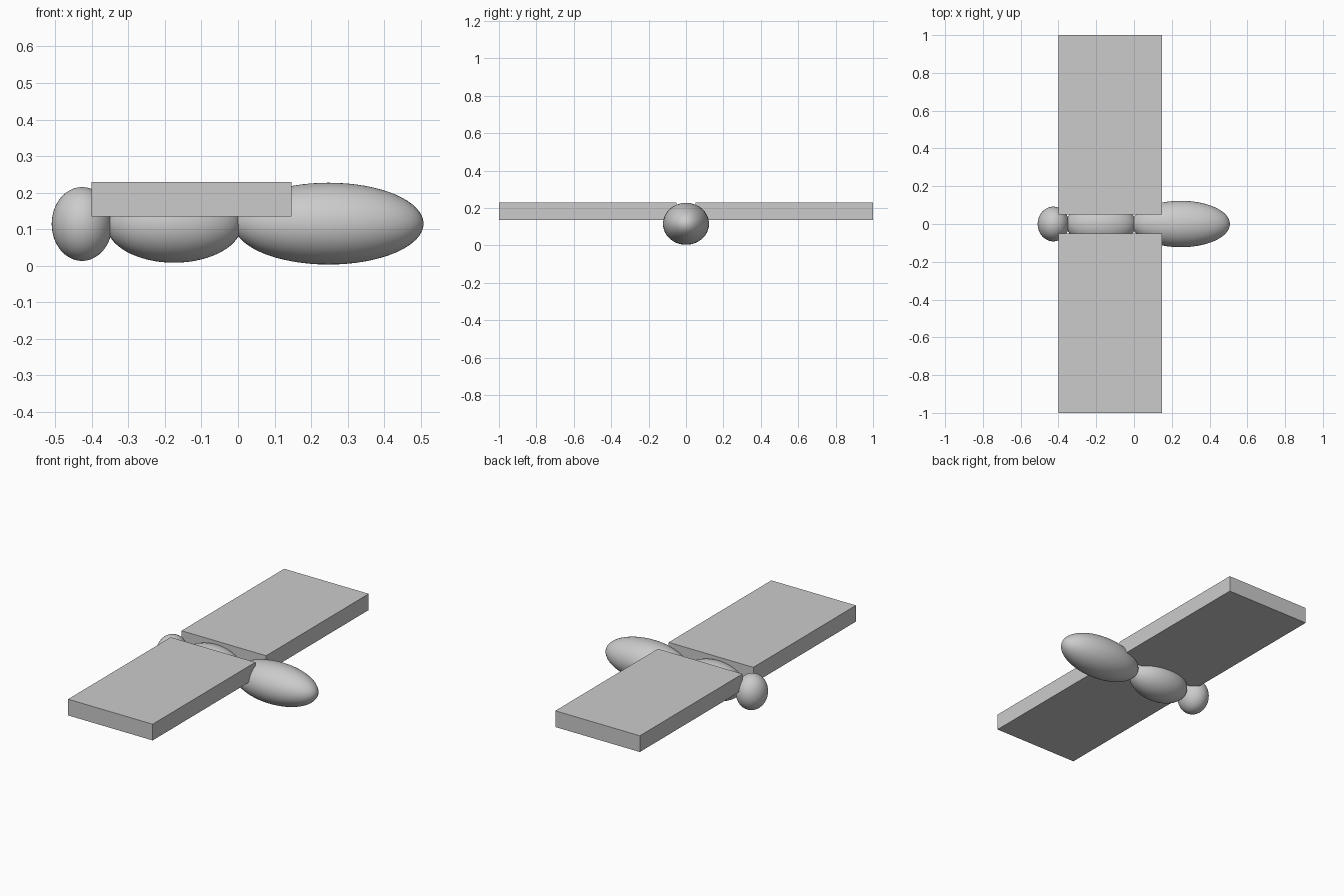
import bpy
from math import radians

cube = bpy.data.objects.get("Cube")
if cube:
    bpy.data.objects.remove(cube, do_unlink=True)

COLOUR = (0.6, 0.6, 0.6, 1)
grey = bpy.data.materials.new("light grey")
grey.use_nodes = True
grey.diffuse_color = COLOUR
grey.node_tree.nodes["Principled BSDF"].inputs["Base Color"].default_value = COLOUR


def finish(name, size):
    obj = bpy.context.object
    obj.name = obj.data.name = name
    obj.scale = size
    bpy.ops.object.transform_apply(location=False, rotation=False, scale=True)
    obj.data.materials.append(grey)
    return obj


def ellipsoid(name, centre, radii):
    bpy.ops.mesh.primitive_uv_sphere_add(segments=48, ring_count=32, radius=1, location=centre)
    finish(name, radii)
    bpy.ops.object.shade_smooth_by_angle(angle=radians(30))


# Body: three ellipsoids in a row along x
ellipsoid("head", (-0.427, 0, 0.114), (0.083, 0.092, 0.101))
ellipsoid("thorax", (-0.175, 0, 0.114), (0.186, 0.115, 0.106))
ellipsoid("abdomen", (0.248, 0, 0.115), (0.26, 0.123, 0.112))

# Wings: flat slabs on both sides with a gap over the body
for name, side in (("front_wing", -1), ("back_wing", 1)):
    bpy.ops.mesh.primitive_cube_add(size=1, location=(-0.127, side * 0.525, 0.182))
    finish(name, (0.548, 0.95, 0.095))
